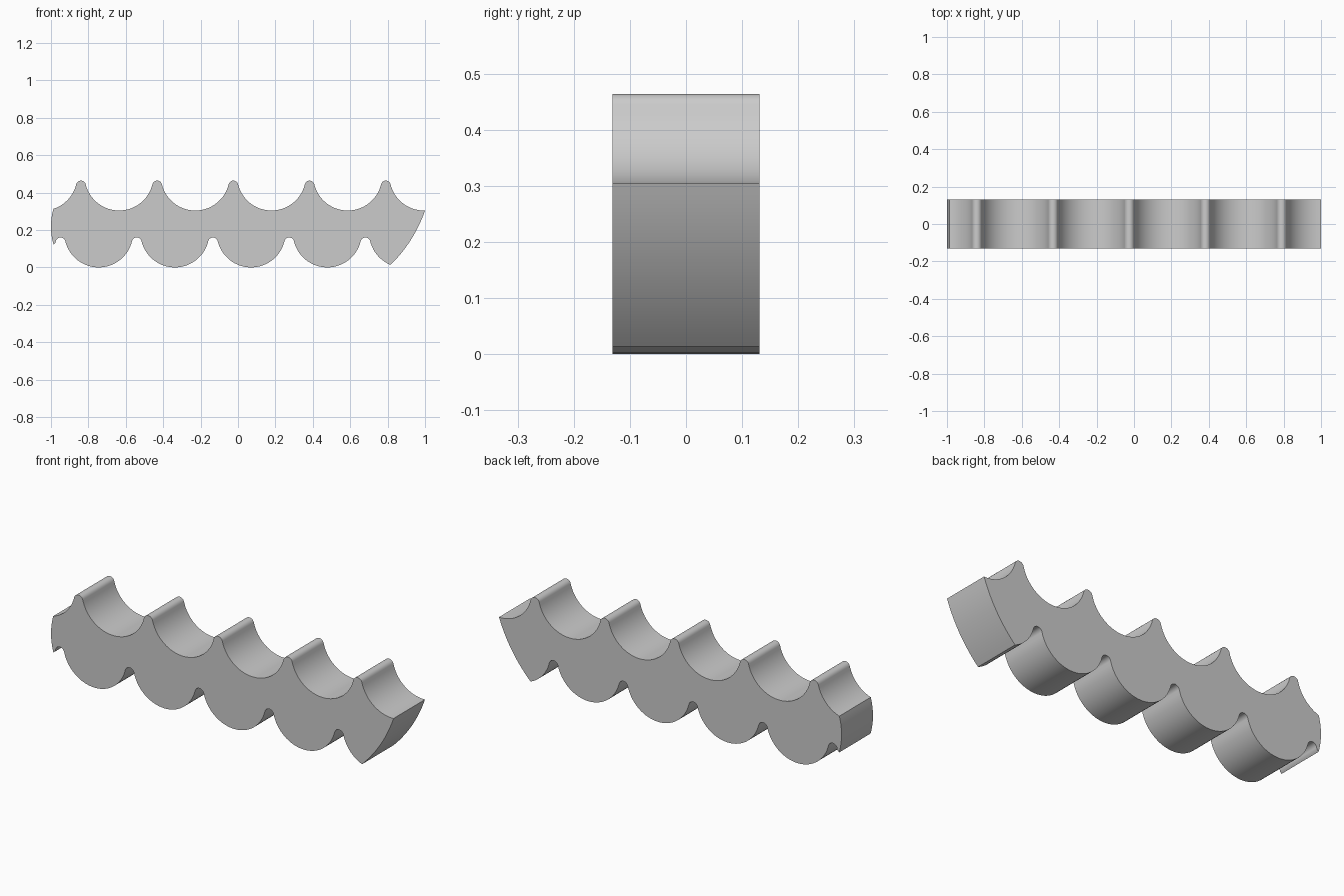
import bpy, bmesh, math

if "Cube" in bpy.data.objects:
    bpy.data.objects.remove(bpy.data.objects["Cube"])

PITCH, R, TIP, RISE = 0.4075, 0.1837, 0.026, 0.134   # scallop spacing, radius, tooth radius, tooth centre height
HALF_DEPTH = 0.131


def wave(first_x, base, x0, x1):
    """Scalloped edge: valley arcs tangent to rounded teeth, clipped to x0..x1."""
    a = math.atan2(R - RISE, PITCH / 2)
    pts = []
    for k in range(7):
        cx = first_x + k * PITCH
        for i in range(33):
            t = -math.pi + a + (math.pi - 2 * a) * i / 32
            pts.append((cx + R * math.cos(t), base + R + R * math.sin(t)))
        for i in range(1, 12):
            t = math.pi - a - (math.pi - 2 * a) * i / 12
            pts.append((cx + PITCH / 2 + TIP * math.cos(t), base + RISE + TIP * math.sin(t)))

    def at(x):
        for p, q in zip(pts, pts[1:]):
            if p[0] <= x <= q[0]:
                return (x, p[1] + (q[1] - p[1]) * (x - p[0]) / (q[0] - p[0]))
    return [at(x0)] + [p for p in pts if x0 + 0.001 < p[0] < x1 - 0.001] + [at(x1)]


def bowed(p, q, sag, n=14):
    """Inner points of a gently bowed edge from p to q, bulging to its right."""
    dx, dz = q[0] - p[0], q[1] - p[1]
    length = math.hypot(dx, dz)
    out = []
    for i in range(1, n):
        t = i / n
        b = sag * 4 * t * (1 - t) / length
        out.append((p[0] + dx * t + dz * b, p[1] + dz * t - dx * b))
    return out


# Outline, counter-clockwise seen from the front
bottom = wave(-0.745 - PITCH, 0.0, -0.977, 0.816)
top = wave(-0.636 - PITCH, 0.304, -0.987, 1.0)[::-1]
heel = (-0.986, 0.121)
outline = bottom + bowed(bottom[-1], top[0], 0.02) + top + bowed(top[-1], heel, 0.0135) + [heel]

# Extruded scalloped bar
bm = bmesh.new()
face = bm.faces.new([bm.verts.new((x, -HALF_DEPTH, z)) for x, z in outline])
ext = bmesh.ops.extrude_face_region(bm, geom=[face], use_keep_orig=True)
moved = [v for v in ext["geom"] if isinstance(v, bmesh.types.BMVert)]
bmesh.ops.translate(bm, verts=moved, vec=(0, 2 * HALF_DEPTH, 0))
bmesh.ops.recalc_face_normals(bm, faces=bm.faces)
mesh = bpy.data.meshes.new("scalloped_bar")
bm.to_mesh(mesh)
bm.free()

bar = bpy.data.objects.new("scalloped_bar", mesh)
bpy.context.collection.objects.link(bar)
grey = bpy.data.materials.new("light grey")
grey.diffuse_color = (0.6, 0.6, 0.6, 1)
grey.use_nodes = True
grey.node_tree.nodes["Principled BSDF"].inputs["Base Color"].default_value = grey.diffuse_color
mesh.materials.append(grey)

# Smooth curves, sharp outline edges
bpy.context.view_layer.objects.active = bar
bar.select_set(True)
bpy.ops.object.shade_smooth_by_angle(angle=math.radians(30))
